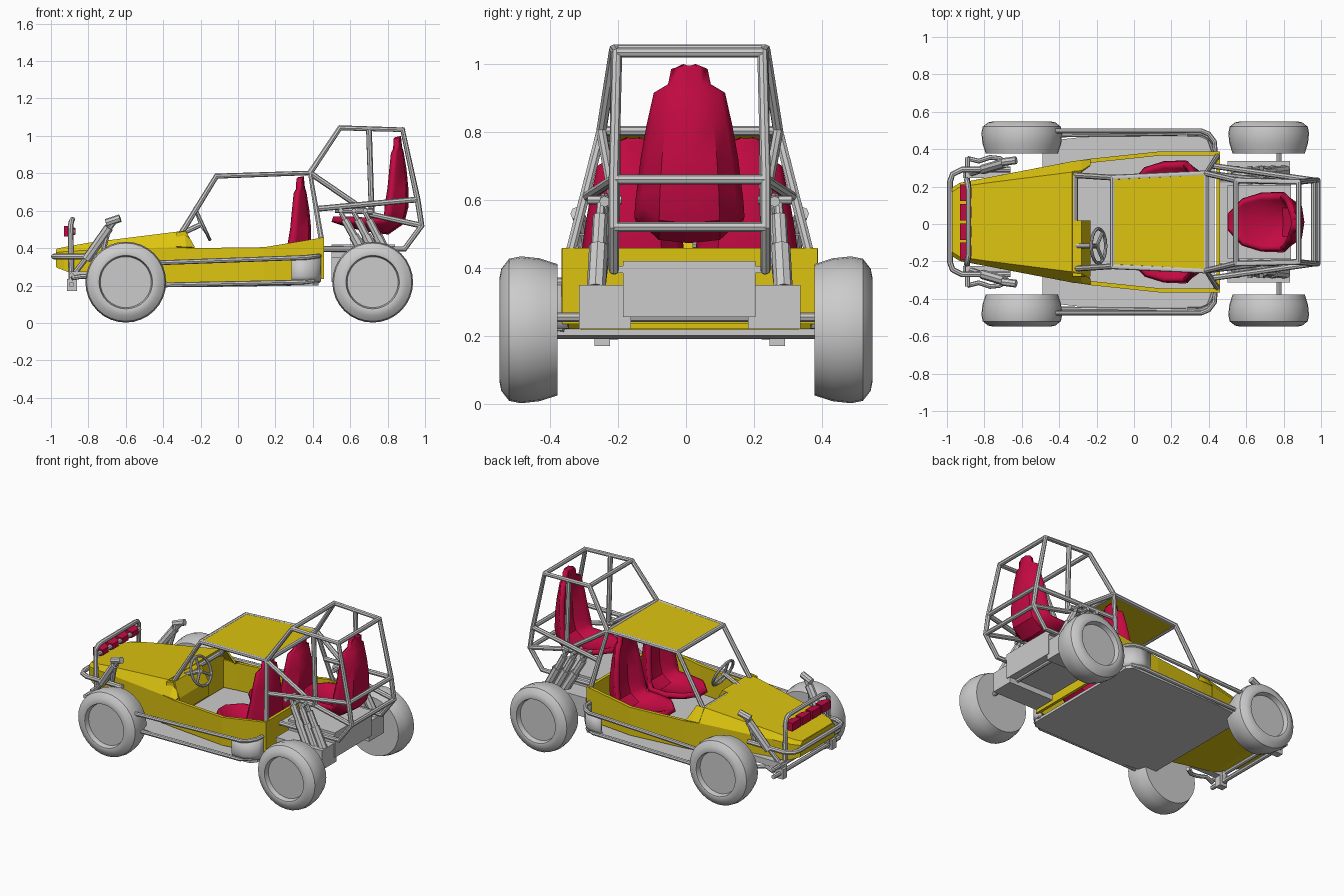
import bpy, bmesh, math
from mathutils import Vector

if "Cube" in bpy.data.objects:
    bpy.data.objects.remove(bpy.data.objects["Cube"])

CY = 0.011  # centreline of the body


def material(name, rgb):
    m = bpy.data.materials.new(name)
    m.diffuse_color = (*rgb, 1)
    m.use_nodes = True
    m.node_tree.nodes["Principled BSDF"].inputs["Base Color"].default_value = m.diffuse_color
    return m


YELLOW = material("yellow", (0.72, 0.55, 0.005))
RED = material("red", (0.55, 0.003, 0.055))


def add(name, verts, faces, mat=None, thick=0, offset=0, smooth=False):
    me = bpy.data.meshes.new(name)
    me.from_pydata(verts, [], faces)
    bm = bmesh.new()
    bm.from_mesh(me)
    bmesh.ops.remove_doubles(bm, verts=bm.verts, dist=1e-4)
    bmesh.ops.recalc_face_normals(bm, faces=bm.faces)
    bm.to_mesh(me)
    bm.free()
    ob = bpy.data.objects.new(name, me)
    bpy.context.collection.objects.link(ob)
    if mat:
        me.materials.append(mat)
    if thick:
        s = ob.modifiers.new("thickness", "SOLIDIFY")
        s.thickness, s.offset = thick, offset
    if smooth:
        select(ob)
        bpy.ops.object.shade_smooth_by_angle(angle=math.radians(40))
    return ob


def select(ob):
    bpy.ops.object.select_all(action="DESELECT")
    ob.select_set(True)
    bpy.context.view_layer.objects.active = ob


def loft(name, rows, mat=None, thick=0, **kw):
    n = len(rows[0])
    faces = [(i * n + j, i * n + j + 1, (i + 1) * n + j + 1, (i + 1) * n + j)
             for i in range(len(rows) - 1) for j in range(n - 1)]
    return add(name, [p for r in rows for p in r], faces, mat, thick, **kw)


def box(name, lo, hi, mat=None):
    v = [(x, y, z) for x in (lo[0], hi[0]) for y in (lo[1], hi[1]) for z in (lo[2], hi[2])]
    f = [(0, 1, 3, 2), (4, 6, 7, 5), (0, 4, 5, 1), (2, 3, 7, 6), (0, 2, 6, 4), (1, 5, 7, 3)]
    return add(name, v, f, mat)


def side(p, s):
    return (p[0], CY + s * p[1], p[2])


def tubes(name, paths, r, mirror=True):
    cu = bpy.data.curves.new(name, "CURVE")
    cu.dimensions, cu.bevel_depth, cu.bevel_resolution, cu.use_fill_caps = "3D", r, 2, True
    for path in paths:
        for s in (1, -1) if mirror else (1,):
            sp = cu.splines.new("POLY")
            sp.points.add(len(path) - 1)
            for pt, p in zip(sp.points, path):
                pt.co = (*side(p, s), 1)
    ob = bpy.data.objects.new(name, cu)
    bpy.context.collection.objects.link(ob)
    select(ob)
    bpy.ops.object.convert(target="MESH")
    bpy.ops.object.shade_smooth_by_angle(angle=math.radians(40))


# Wheels: profile turned about the axle
PROFILE = [(.378, 0), (.378, .193), (.43, .21), (.485, .216), (.52, .209),
           (.543, .18), (.549, .15), (.547, .143), (.515, .136), (.515, 0)]
for place, wx in (("front", -0.6), ("rear", 0.72)):
    for s in (1, -1):
        loft(f"{place}_wheel", [[(wx + r * math.cos(a), s * y, .218 + r * math.sin(a)) for y, r in PROFILE]
             for a in [k * math.tau / 32 for k in range(33)]], smooth=True)

# Nose and hood: x, rail half width, bottom z, rail z, crest half width, crest z
NOSE = [(-.97, .18, .30, .375, .16, .392), (-.93, .205, .285, .38, .185, .402),
        (-.80, .23, .235, .388, .205, .425), (-.33, .32, .22, .405, .265, .484)]
rows = []
for x, w, zb, zr, wc, zc in NOSE:
    half = [(x, w, zb), (x, w, zr), (x, wc, zc)]
    rows.append([side(p, 1) for p in half] + [side(p, -1) for p in half[::-1]])
loft("hood", rows, YELLOW, .008)
add("nose_front", rows[0], [range(6)], YELLOW, .008)
add("firewall", rows[-1], [range(6)], YELLOW, .012)
loft("nose_underside", [[r[0], r[-1]] for r in rows], YELLOW, .008)

# Cockpit walls
WALL = [(-.33, .312, .22, .405), (-.24, .326, .22, .40), (.14, .366, .22, .405), (.455, .366, .24, .457)]
for s in (1, -1):
    loft("cockpit_wall", [[side((x, w, zb), s), side((x, w, zt), s)] for x, w, zb, zt in WALL], YELLOW, .022)
    loft("cowl_cheek", [[side(p, s) for p in q] for q in
         (((-.33, .32, .405), (-.33, .265, .484)), ((-.28, .325, .403), (-.28, .27, .49)),
          ((-.235, .33, .40), (-.235, .30, .405)))], YELLOW, .012)
box("rear_bulkhead", (.44, CY - .376, .235), (.46, CY + .376, .458), YELLOW)

# Driver's dashboard with sloped face
DASH = [(-.33, .30), (-.33, .484), (-.28, .491), (-.232, .40), (-.232, .30)]
n = len(DASH)
add("dashboard", [(x, y, z) for y in (-.28, .02) for x, z in DASH],
    [range(n), range(n, 2 * n)] + [(i, (i + 1) % n, n + (i + 1) % n, n + i) for i in range(n)], YELLOW)

# Floor pan
FLOOR = [(-.49, .43, .2), (-.25, .457, .2), (.40, .457, .21), (.43, .42, .21)]
add("floor_pan", [side(p, 1) for p in FLOOR] + [side(p, -1) for p in FLOOR[::-1]], [range(8)], None, .018)

# Side rails and rear corner panels
tubes("side_rails", [
    [(-.42, .487, .322), (.36, .487, .35), (.40, .47, .355), (.43, .43, .358), (.435, .37, .358)],
    [(-.42, .465, .203), (.34, .475, .218), (.40, .45, .225), (.43, .37, .225)]], .013)
for s in (1, -1):
    loft("corner_panel", [[side((x, y - d, z), s) for z, d in ((.222, .01), (.25, 0), (.35, 0))] for x, y in
         ((.285, .475), (.36, .475), (.40, .455), (.43, .42), (.435, .365))], None, .02, smooth=True)

# Roll cage
RA, RB = (-.115, .237, .785), (.385, .26, .802)
tubes("roll_cage", [
    [(-.315, .25, .46), RA, RB, (.445, .35, .45)],
    [RB, (.545, .222, 1.043), (.88, .214, 1.033), (.96, .223, .66), (.982, .223, .52), (.89, .223, .395), (.46, .223, .395)],
    [(.70, .218, 1.04), (.715, .22, .58)],
    [(.42, .30, .61), (.96, .223, .66)],
    [RB, (.71, .22, .58), (.982, .223, .52)]], .0155)
tubes("cage_crossbars", [[p, (p[0], -p[1], p[2])] for p in
      (RA, RB, (.545, .222, 1.043), (.88, .214, 1.033), (.96, .223, .66), (.982, .223, .52),
       (-.315, .25, .47))], .0145, mirror=False)
add("roof_panel", [side(RA, 1), side(RB, 1), side(RB, -1), side(RA, -1)], [(0, 1, 2, 3)], YELLOW, .018)

# Seats: x, z, half width, bolster depth, bolster direction
SEAT = [(.505, .555, .04, 0, 0, 1), (.58, .53, .12, .025, 0, 1), (.68, .505, .15, .045, 0, 1),
        (.80, .488, .152, .07, -.2, 1), (.875, .54, .148, .10, -.8, .6), (.895, .62, .143, .10, -1, .1),
        (.895, .72, .132, .085, -1, 0), (.885, .82, .115, .065, -1, 0), (.87, .912, .095, .04, -1, 0),
        (.862, .935, .055, .02, -1, 0), (.857, .985, .047, .01, -1, 0), (.856, .994, .015, 0, -1, 0)]
ACROSS = [(-1, 1), (-.85, .75), (-.55, .12), (0, 0), (.55, .12), (.85, .75), (1, 1)]


def seat(name, dx, y, dz):
    loft(name, [[(x + dx + nx * d * b, y + a * w, z + dz + nz * d * b) for a, b in ACROSS]
                for x, z, w, d, nx, nz in SEAT], RED, .032, smooth=True)


seat("rear_seat", 0, .01, 0)
for s in (1, -1):
    seat("front_seat", -.52, CY + s * .167, -.215)

# Steering wheel and column
C, AX = Vector((-.19, -.128, .53)), Vector((.91, 0, .42))
U, V = Vector((.42, 0, -.91)), Vector((0, 1, 0))
rim = [C + .092 * (U * math.cos(a) + V * math.sin(a)) for a in [k * math.tau / 20 for k in range(21)]]
tubes("steering_wheel", [rim] + [[C - AX * .01, rim[k]] for k in (3, 10, 17)], .009, mirror=False)
tubes("steering_column", [[C, C - AX * .13]], .014, mirror=False)

# Engine box, deck, side boxes and rear axle
box("engine_box", (.50, CY - .196, .255), (.84, CY + .194, .42))
box("engine_deck", (.46, CY - .22, .385), (.84, CY + .22, .405))
for s in (1, -1):
    y0, y1 = sorted((CY + s * .172, CY + s * .325))
    box("gearbox_side", (.50, y0, .22), (.835, y1, .35))
tubes("rear_axle", [[(.775, .385, .255), (.775, -.41, .255)]], .014, mirror=False)

# Rear shock absorbers, three each side
REAR = [((x0, .245 + .008 * i, .59), (x1, .275, .34))
        for i, (x0, x1) in enumerate(((.55, .69), (.62, .75), (.68, .81)))]
for name, a, b, r in (("rear_shock_body", .15, .6, .022), ("rear_shock_spring", .5, 1, .028), ("rear_shock_rod", 0, 1, .013)):
    tubes(name, [[Vector(p).lerp(Vector(q), t) for t in (a, b)] for p, q in REAR], r)
tubes("shock_mount", [[(.52, .25, .605), (.72, .25, .595)]], .016)
tubes("shock_pins", [[(p[0], .20, .60), (p[0], .30, .60)] for p, q in REAR], .013)

# Front suspension
tubes("front_shock_body", [[(-.81, .28, .34), (-.69, .315, .51)]], .026)
tubes("front_shock_rod", [[(-.87, .26, .27), (-.655, .325, .55)], [(-.68, .32, .55), (-.72, .30, .39)]], .015)
tubes("shock_cap", [[(-.705, .32, .535), (-.63, .33, .56)]], .021)
tubes("front_arms", [[(-.89, .34, .24), (-.83, .325, .25), (-.77, .345, .245), (-.72, .34, .24), (-.67, .31, .24)]], .013)
for s in (1, -1):
    y0, y1 = sorted((CY + s * .235, CY + s * .28))
    box("front_arm_mount", (-.90, y0, .235), (-.66, y1, .275))
    box("bumper_foot", (-.915, y0, .17), (-.86, y1, .235))
tubes("front_beam", [[(-.89, .345, z), (-.89, -.345, z)] for z in (.205, .255)], .014, mirror=False)

# Front bumper and lamp hoop
half = [(-.66, .28, .355), (-.92, .28, .355), (-.97, .255, .355), (-.984, .215, .355)]
tubes("front_bumper", [half + [(x, -y, z) for x, y, z in half[::-1]]], .0155, mirror=False)
half = [(-.89, .225, .19), (-.895, .225, .52), (-.89, .205, .545), (-.885, .175, .553)]
tubes("lamp_hoop", [half + [(x, -y, z) for x, y, z in half[::-1]],
                    [(-.885, .22, .49), (-.885, -.22, .49)]], .0145, mirror=False)

# Four lamps, tapered toward the rear
for k in range(4):
    y = CY + (k - 1.5) * .104
    rows = [[(x, y + sy * w, .49 + sz * h) for sy, sz in ((-1, -1), (1, -1), (1, 1), (-1, 1))]
            for x, w, h in ((-.93, .045, .027), (-.90, .045, .027), (-.87, .03, .018))]
    add("lamp", sum(rows, []), [(0, 1, 2, 3), (8, 9, 10, 11)] +
        [(i + j, i + (j + 1) % 4, i + 4 + (j + 1) % 4, i + 4 + j) for i in (0, 4) for j in range(4)], RED)
